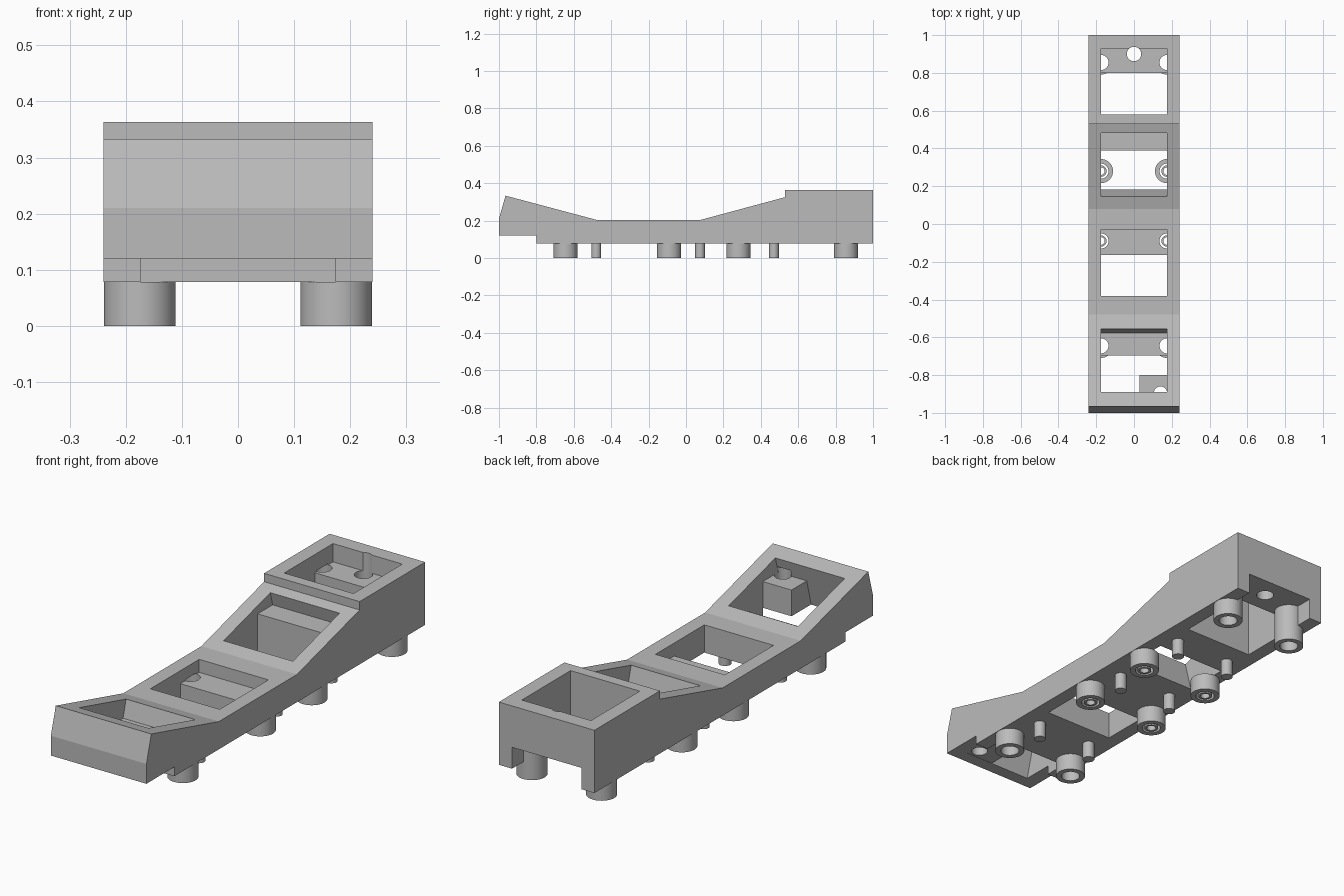
import bpy, bmesh, math

cube = bpy.data.objects.get("Cube")
if cube:
    bpy.data.objects.remove(cube, do_unlink=True)

grey = bpy.data.materials.new("plain grey")
grey.use_nodes = True
grey.diffuse_color = (0.5, 0.5, 0.5, 1)
grey.node_tree.nodes["Principled BSDF"].inputs["Base Color"].default_value = (0.5, 0.5, 0.5, 1)

SIDES = 40
WIN = 0.174      # half width of the pockets
POST_X = 0.175   # tube spacing from the centre line


def finish(name, bm):
    bmesh.ops.recalc_face_normals(bm, faces=bm.faces)
    mesh = bpy.data.meshes.new(name)
    bm.to_mesh(mesh)
    bm.free()
    mesh.materials.append(grey)
    obj = bpy.data.objects.new(name, mesh)
    bpy.context.scene.collection.objects.link(obj)
    return obj


def prism(name, profile, x0, x1):
    """Extrude a (y, z) outline along x."""
    bm = bmesh.new()
    face = bm.faces.new([bm.verts.new((x0, y, z)) for y, z in profile])
    new = bmesh.ops.extrude_face_region(bm, geom=[face])["geom"]
    verts = [v for v in new if isinstance(v, bmesh.types.BMVert)]
    bmesh.ops.translate(bm, verts=verts, vec=(x1 - x0, 0, 0))
    return finish(name, bm)


def lathe(name, outline, x, y):
    """Spin a closed or axis-to-axis (radius, z) outline around a vertical axis."""
    bm = bmesh.new()
    verts = [bm.verts.new((r, 0, z)) for r, z in outline]
    edges = [bm.edges.new((a, b)) for a, b in zip(verts, verts[1:] + verts[:1])
             if a.co.x > 0 or b.co.x > 0]
    bmesh.ops.spin(bm, geom=verts + edges, cent=(0, 0, 0), axis=(0, 0, 1),
                   angle=math.tau, steps=SIDES, use_duplicate=False)
    bmesh.ops.remove_doubles(bm, verts=bm.verts, dist=0.0001)
    bmesh.ops.translate(bm, verts=bm.verts, vec=(x, y, 0))
    return finish(name, bm)


def rod(name, x, y, r, z0, z1):
    return lathe(name, [(0, z0), (r, z0), (r, z1), (0, z1)], x, y)


def tube(name, x, y, r_in, r_out, z0, z1):
    return lathe(name, [(r_in, z0), (r_out, z0), (r_out, z1), (r_in, z1)], x, y)


def combine(body, tool, operation):
    mod = body.modifiers.new(tool.name, "BOOLEAN")
    mod.operation = operation
    mod.solver = "EXACT"
    mod.object = tool
    bpy.context.view_layer.objects.active = body
    bpy.ops.object.modifier_apply(modifier=mod.name)
    bpy.data.objects.remove(tool, do_unlink=True)


# Main body: raised rear block, dished middle, upturned front
body = prism("body", [(-1, 0.12), (-1, 0.21), (-0.965, 0.333), (-0.48, 0.204),
                      (0.08, 0.204), (0.53, 0.325), (0.53, 0.363), (1, 0.363),
                      (1, 0.078), (-0.8, 0.078), (-0.8, 0.12)], -0.24, 0.24)

# Stepped pockets, each leaving a shelf at its rear; the sloped ones lean
pockets = [
    [(0.58, 0.4), (0.58, 0.03), (0.8, 0.03), (0.8, 0.28), (0.93, 0.28), (0.93, 0.4)],
    [(0.098, 0.4), (0.196, 0.03), (0.39, 0.03), (0.39, 0.25), (0.497, 0.25), (0.457, 0.4)],
    [(-0.38, 0.4), (-0.38, 0.03), (-0.165, 0.03), (-0.165, 0.145), (-0.03, 0.145), (-0.03, 0.4)],
    [(-0.507, 0.4), (-0.576, 0.145), (-0.695, 0.145), (-0.695, 0.03), (-0.965, 0.03), (-0.867, 0.4)],
]
for p in pockets:
    combine(body, prism("pocket_cutter", p, -WIN, WIN), "DIFFERENCE")

# Notch under the rear wall
notch = [(0.79, 0.03), (1.05, 0.03), (1.05, 0.175), (0.79, 0.175)]
combine(body, prism("notch_cutter", notch, -WIN, WIN), "DIFFERENCE")

# Small block inside the front pocket
block = [(-0.96, 0.121), (-0.8, 0.121), (-0.8, 0.24), (-0.94, 0.24)]
combine(body, prism("block", block, 0.03, 0.19), "UNION")

# Vertical holes in the block and the rear shelf
combine(body, rod("block_hole", 0.14, -0.895, 0.035, 0.05, 0.27), "DIFFERENCE")
combine(body, rod("rear_hole", 0, 0.9, 0.038, 0.1, 0.4), "DIFFERENCE")

# Tubes: y position, hole top, tube top, has an inner sleeve
rows = [(-0.645, 0.15, 0.078, False), (-0.09, 0.15, 0.078, True),
        (0.28, 0.079, 0.078, True), (0.855, 0.285, 0.175, False)]
parts = [body]
for side, sx in (("left", 1), ("right", -1)):
    x = sx * POST_X
    for i, (y, hole_top, tube_top, sleeve) in enumerate(rows):
        combine(body, rod("tube_hole", x, y, 0.04, 0.02, hole_top), "DIFFERENCE")
        parts.append(tube(f"tube_{side}_{i + 1}", x, y, 0.04, 0.064, 0, tube_top))
        if sleeve:
            parts.append(tube(f"sleeve_{side}_{i + 1}", x, y, 0.02, 0.03, 0, 0.09))
    # Thin pins between the tubes
    for i, y in enumerate((-0.48, 0.075, 0.47)):
        parts.append(rod(f"pin_{side}_{i + 1}", sx * 0.14, y, 0.026, 0, 0.09))

# Smooth the round parts, keep all bends crisp
bpy.ops.object.select_all(action="DESELECT")
for obj in parts:
    obj.select_set(True)
bpy.context.view_layer.objects.active = body
bpy.ops.object.shade_smooth_by_angle(angle=math.radians(13))
